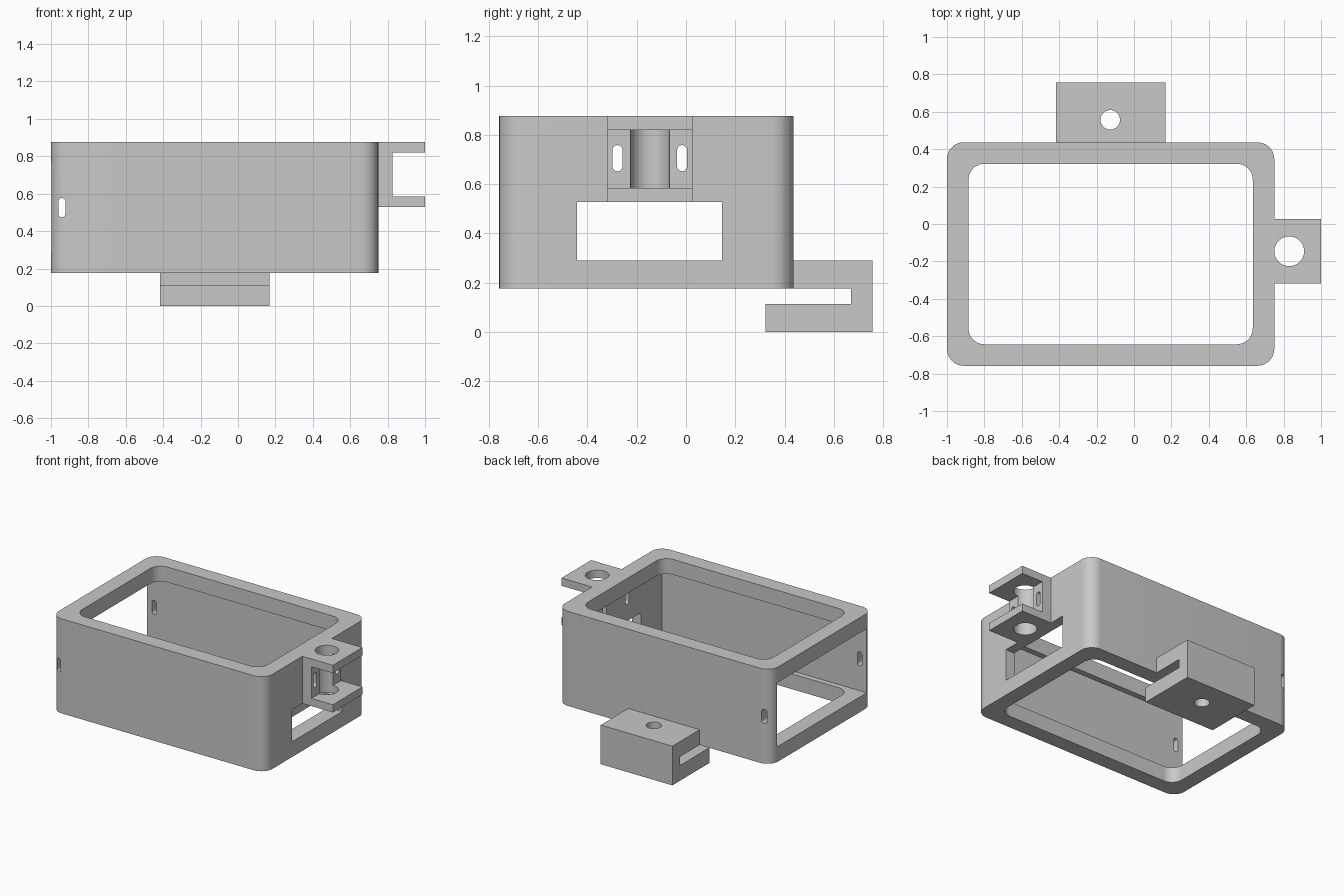
import bpy
import bmesh
from math import cos, sin, pi
from mathutils import Vector

cube = bpy.data.objects.get("Cube")
if cube:
    bpy.data.objects.remove(cube, do_unlink=True)

grey = bpy.data.materials.new("plain grey")
grey.use_nodes = True
color = (0.58, 0.58, 0.58, 1)
grey.diffuse_color = color
grey.node_tree.nodes["Principled BSDF"].inputs["Base Color"].default_value = color


def rounded(u0, u1, v0, v1, r=0, steps=10):
    """Rectangle outline with optional rounded corners, counter-clockwise."""
    if not r:
        return [(u0, v0), (u1, v0), (u1, v1), (u0, v1)]
    centres = [(u1 - r, v1 - r), (u0 + r, v1 - r), (u0 + r, v0 + r), (u1 - r, v0 + r)]
    points = []
    for q, (cu, cv) in enumerate(centres):
        for i in range(steps + 1):
            a = (q + i / steps) * pi / 2
            points.append((cu + r * cos(a), cv + r * sin(a)))
    return points


def circle(u, v, r, n=48):
    return [(u + r * cos(2 * pi * i / n), v + r * sin(2 * pi * i / n)) for i in range(n)]


def prism(name, outline, axis, lo, hi):
    """Extrude a 2D outline along the named axis from lo to hi."""
    place = {"x": lambda u, v, w: (w, u, v),
             "y": lambda u, v, w: (u, w, v),
             "z": lambda u, v, w: (u, v, w)}[axis]
    bm = bmesh.new()
    face = bm.faces.new([bm.verts.new(place(u, v, lo)) for u, v in outline])
    moved = bmesh.ops.extrude_face_region(bm, geom=[face])["geom"]
    offset = Vector(place(0, 0, hi - lo))
    bmesh.ops.translate(bm, vec=offset,
                        verts=[g for g in moved if isinstance(g, bmesh.types.BMVert)])
    bmesh.ops.recalc_face_normals(bm, faces=bm.faces)
    mesh = bpy.data.meshes.new(name)
    bm.to_mesh(mesh)
    bm.free()
    mesh.materials.append(grey)
    obj = bpy.data.objects.new(name, mesh)
    bpy.context.collection.objects.link(obj)
    return obj


def activate(obj):
    bpy.ops.object.select_all(action="DESELECT")
    obj.select_set(True)
    bpy.context.view_layer.objects.active = obj


def cut(obj, outline, axis, lo, hi):
    """Subtract a prism from the part and discard the cutter."""
    cutter = prism("cutter", outline, axis, lo, hi)
    cutter.hide_render = True
    activate(obj)
    mod = obj.modifiers.new("cut", "BOOLEAN")
    mod.operation, mod.solver, mod.object = "DIFFERENCE", "EXACT", cutter
    bpy.ops.object.modifier_apply(modifier=mod.name)
    bpy.data.objects.remove(cutter, do_unlink=True)


# Housing: rounded box, hollow and open at the -x end
housing = prism("housing", rounded(-1, 0.75, -0.758, 0.437, 0.09), "z", 0.177, 0.877)
cut(housing, rounded(-0.685, 0.364, 0.29, 0.764), "x", -1.2, 0.677)
# Openings in the top and bottom rims
cut(housing, rounded(-0.885, 0.635, -0.643, 0.322, 0.085), "z", 0, 1)
# Window below the bracket
cut(housing, rounded(-0.442, 0.146, 0.29, 0.528), "x", 0.6, 0.9)
# Fastening slots through the front and back walls
cut(housing, rounded(-0.96, -0.923, 0.474, 0.577, 0.0182), "y", -1, 1)

# Side bracket: back plate with two arms
bracket_profile = [(0.75, 0.528), (1, 0.528), (1, 0.585), (0.825, 0.585),
                   (0.825, 0.819), (1, 0.819), (1, 0.877), (0.75, 0.877)]
bracket = prism("side_bracket", bracket_profile, "y", -0.319, 0.027)
cut(bracket, circle(0.83, -0.146, 0.0795), "z", 0.4, 1)

# Strap slots pass through the bracket plate and the housing wall
for y in (-0.278, -0.016):
    for part in (housing, bracket):
        cut(part, rounded(y - 0.02, y + 0.02, 0.652, 0.758, 0.0195), "x", 0.6, 0.9)

# Rear hook: C-shaped clip below the back wall
hook_profile = [(0.437, 0.177), (0.67, 0.177), (0.67, 0.113), (0.322, 0.113),
                (0.322, 0), (0.757, 0), (0.757, 0.29), (0.437, 0.29)]
hook = prism("rear_hook", hook_profile, "x", -0.418, 0.168)
cut(hook, circle(-0.127, 0.557, 0.052), "z", -0.1, 0.4)

# Smooth the rounded surfaces and keep the edges sharp
for part in (housing, bracket, hook):
    activate(part)
    bpy.ops.object.shade_smooth_by_angle(angle=pi / 6)
